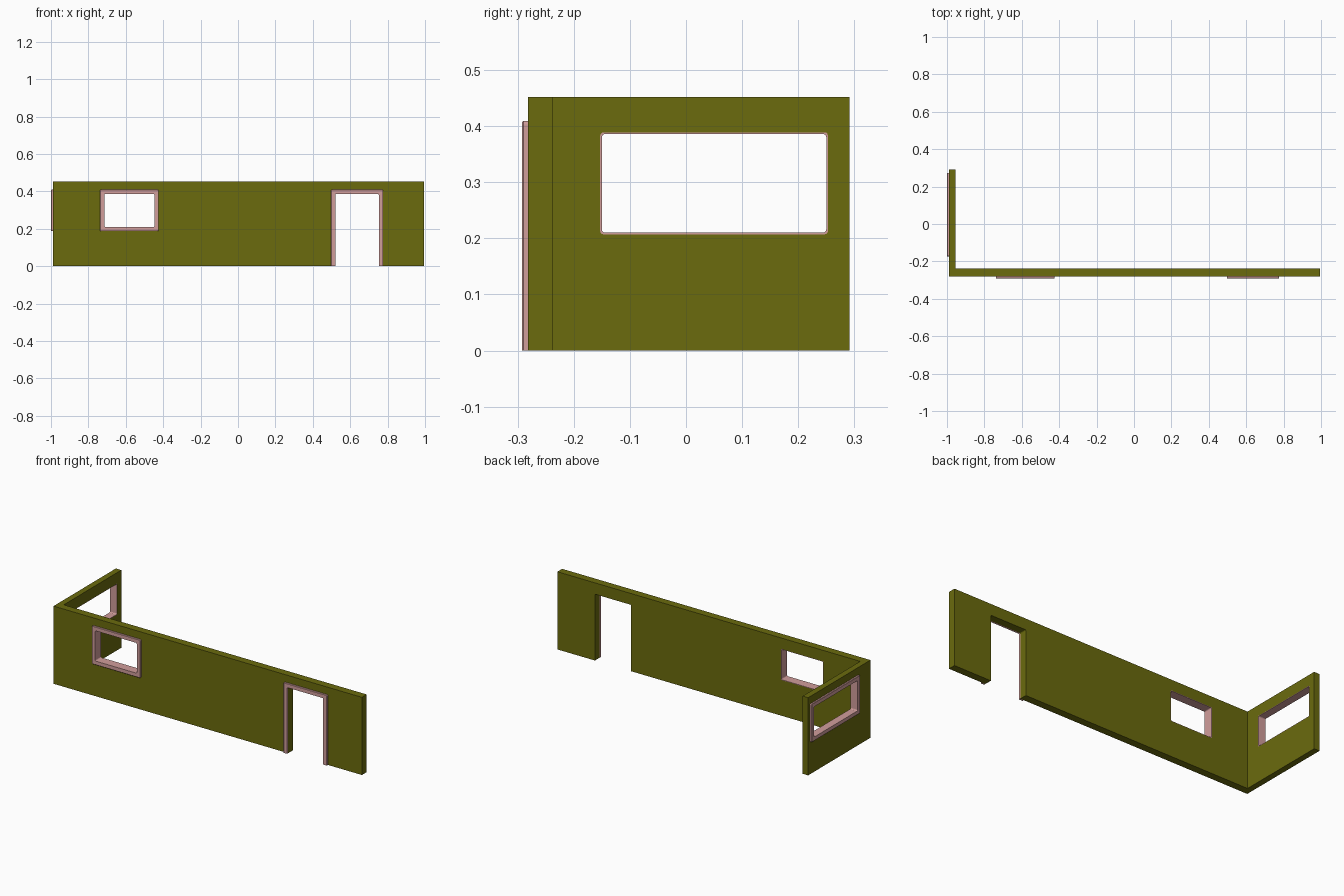
import bpy, bmesh, math

if "Cube" in bpy.data.objects:
    bpy.data.objects.remove(bpy.data.objects["Cube"], do_unlink=True)

HEIGHT = 0.452
FRONT, BACK = -0.282, 0.291
SIDE, END = -0.99, 0.995
THICK_FRONT, THICK_SIDE = 0.044, 0.035
PROUD = 0.01    # how far the trim stands out from the wall
TRIM = 0.023    # width of the trim
LINING = 0.003  # thickness of the window lining


def material(name, color):
    mat = bpy.data.materials.new(name)
    mat.use_nodes = True
    mat.diffuse_color = color
    mat.node_tree.nodes["Principled BSDF"].inputs["Base Color"].default_value = color
    return mat


olive = material("olive wall", (0.145, 0.145, 0.004, 1))
pink = material("pink trim", (0.64, 0.34, 0.33, 1))


def make_object(name, bm, mat):
    bmesh.ops.recalc_face_normals(bm, faces=bm.faces)
    mesh = bpy.data.meshes.new(name)
    bm.to_mesh(mesh)
    bm.free()
    mesh.materials.append(mat)
    obj = bpy.data.objects.new(name, mesh)
    bpy.context.collection.objects.link(obj)
    return obj


# Wall coordinates: u along the wall, v up, d outward from its outer face
def on_front(u, v, d):
    return (u, FRONT - d, v)


def on_side(u, v, d):
    return (SIDE - d, u, v)


def outline(opening, offset, is_door):
    """Rounded opening grown by offset; a door is open at the floor."""
    u0, u1, v0, v1 = opening
    u0, u1, v1 = u0 - offset, u1 + offset, v1 + offset
    v0 = v0 if is_door else v0 - offset
    r = 0.006
    corners = [(u0 + r, v1 - r, 180), (u1 - r, v1 - r, 90)]
    if not is_door:
        corners += [(u1 - r, v0 + r, 0), (u0 + r, v0 + r, -90)]
    points = []
    for cu, cv, start in corners:
        for step in range(4):
            a = math.radians(start - 30 * step)
            points.append((cu + r * math.cos(a), cv + r * math.sin(a)))
    return [(u0, v0)] + points + [(u1, v0)] if is_door else points


def frame(name, opening, place, profile, is_door=False):
    """Sweep a closed profile of (offset, depth) around an opening."""
    bm = bmesh.new()
    loops = [[bm.verts.new(place(u, v, d)) for u, v in outline(opening, o, is_door)]
             for o, d in profile]
    count = len(loops[0])
    for k, a in enumerate(loops):
        b = loops[(k + 1) % len(loops)]
        for i in range(count - 1 if is_door else count):
            j = (i + 1) % count
            bm.faces.new((a[i], a[j], b[j], b[i]))
    if is_door:
        bm.faces.new([loop[0] for loop in loops])
        bm.faces.new([loop[-1] for loop in loops])
    return make_object(name, bm, pink)


def cut(wall, opening, place, offset, is_door=False):
    """Cut an opening right through the wall."""
    bm = bmesh.new()
    base = [bm.verts.new(place(u, v, 0.05)) for u, v in outline(opening, offset, is_door)]
    face = bm.faces.new(base)
    top = bmesh.ops.extrude_face_region(bm, geom=[face])["geom"]
    direction = [b - a for a, b in zip(place(0, 0, 0.05), place(0, 0, -0.1))]
    bmesh.ops.translate(bm, vec=direction,
                        verts=[g for g in top if isinstance(g, bmesh.types.BMVert)])
    cutter = make_object("opening_cutter", bm, olive)
    cutter.hide_render = True
    mod = wall.modifiers.new("opening", "BOOLEAN")
    mod.operation, mod.solver, mod.object = "DIFFERENCE", "EXACT", cutter
    bpy.context.view_layer.objects.active = wall
    bpy.ops.object.modifier_apply(modifier=mod.name)
    bpy.data.objects.remove(cutter, do_unlink=True)


# L-shaped wall
bm = bmesh.new()
inner_x, inner_y = SIDE + THICK_SIDE, FRONT + THICK_FRONT
plan = [(SIDE, FRONT), (END, FRONT), (END, inner_y),
        (inner_x, inner_y), (inner_x, BACK), (SIDE, BACK)]
floor = bm.faces.new([bm.verts.new((x, y, 0)) for x, y in plan])
top = bmesh.ops.extrude_face_region(bm, geom=[floor])["geom"]
bmesh.ops.translate(bm, vec=(0, 0, HEIGHT),
                    verts=[g for g in top if isinstance(g, bmesh.types.BMVert)])
wall = make_object("wall", bm, olive)

# Openings as u0, u1, v0, v1
front_window = (-0.715, -0.447, 0.21, 0.386)
side_window = (-0.15, 0.25, 0.21, 0.386)
door = (0.52, 0.753, 0, 0.386)
cut(wall, front_window, on_front, LINING)
cut(wall, side_window, on_side, LINING)
cut(wall, (*door[:2], -0.05, door[3]), on_front, 0, True)

# Trim with a small chamfer on the outer edge; windows also have a lining
edge = 0.002
trim = [(TRIM, 0), (TRIM, PROUD - edge), (TRIM - edge, PROUD), (0, PROUD)]


def lined(thick):
    return trim + [(0, -thick), (LINING, -thick), (LINING, 0)]


frame("front_window_frame", front_window, on_front, lined(THICK_FRONT))
frame("side_window_frame", side_window, on_side, lined(THICK_SIDE))
frame("door_trim", door, on_front, trim + [(0, 0)], True)
